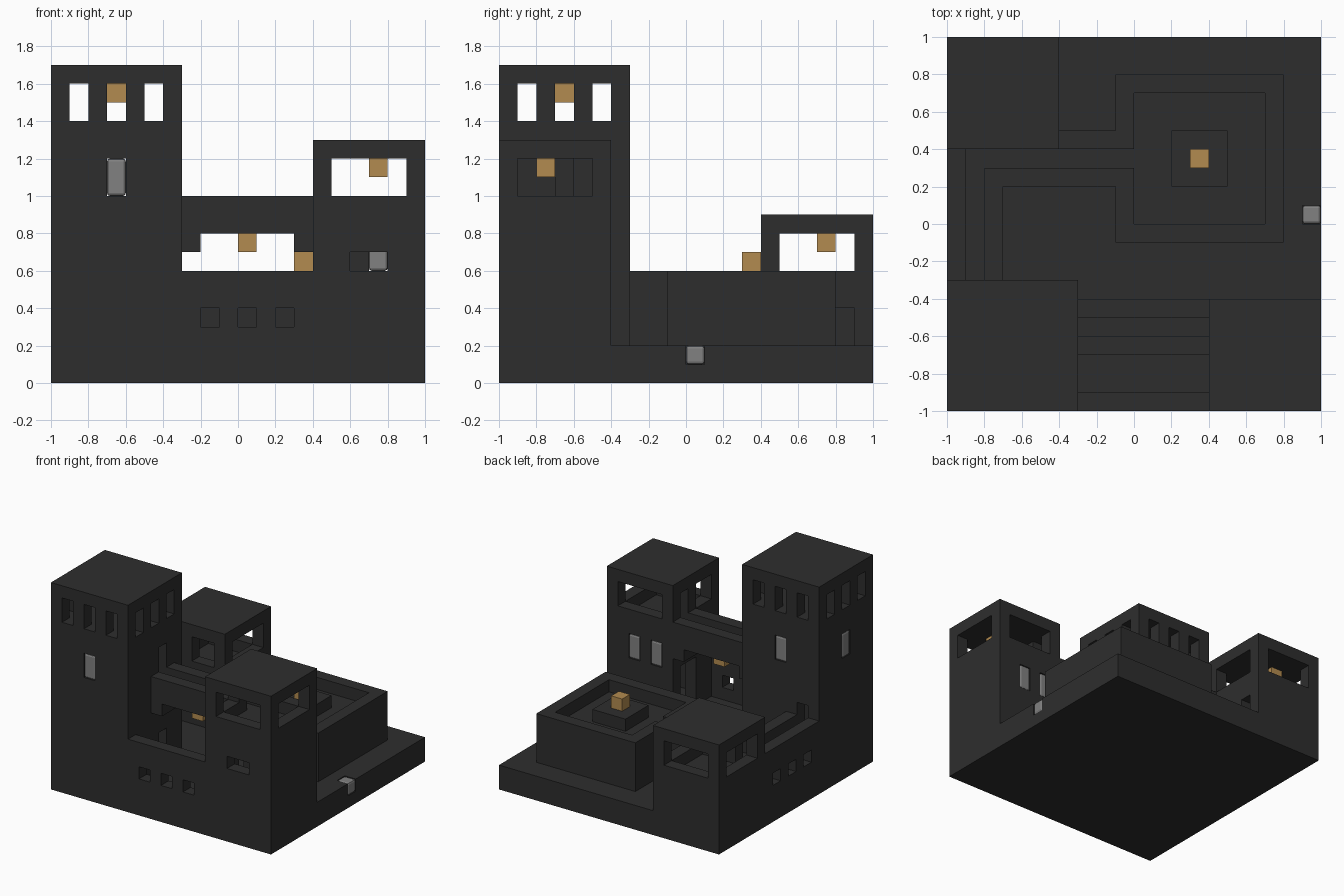
import bpy, bmesh
from mathutils import Vector

UNIT = 0.1  # one building block

old = bpy.data.objects.get("Cube")
if old:
    bpy.data.objects.remove(old, do_unlink=True)


def material(name, color):
    mat = bpy.data.materials.new(name)
    mat.use_nodes = True
    mat.diffuse_color = color
    bsdf = next(n for n in mat.node_tree.nodes if n.type == 'BSDF_PRINCIPLED')
    bsdf.inputs["Base Color"].default_value = color
    bsdf.inputs["Roughness"].default_value = 0.9
    return mat


stone = material("dark_stone", (0.027, 0.027, 0.027, 1))
glass = material("grey_glass", (0.22, 0.22, 0.22, 1))
glow = material("amber_lamp", (0.45, 0.26, 0.08, 1))


def finish(name, bm, mat):
    mesh = bpy.data.meshes.new(name)
    bm.to_mesh(mesh)
    bm.free()
    mesh.materials.append(mat)
    obj = bpy.data.objects.new(name, mesh)
    bpy.context.collection.objects.link(obj)
    return obj


def cells(x, y, z):
    """All blocks inside a box given by three (low, high) ranges."""
    return {(i, j, k) for i in range(*x) for j in range(*y) for k in range(*z)}


def masonry(name, solids, holes=()):
    """Union of the solid boxes minus the hole boxes, skinned on its outside."""
    filled = set().union(*(cells(*s) for s in solids))
    filled -= set().union(*(cells(*h) for h in holes))
    bm = bmesh.new()
    axes = [Vector(row) for row in ((1, 0, 0), (0, 1, 0), (0, 0, 1))]
    for cell in filled:
        mid = Vector(cell) + sum(axes, Vector()) / 2
        for a in range(3):
            for side in (-1, 1):
                n = axes[a] * side
                if tuple(int(c) for c in Vector(cell) + n) in filled:
                    continue
                u = axes[(a + 1) % 3] / 2
                v = axes[(a + 2) % 3] / 2 * side
                c = mid + n / 2
                ring = (c - u - v, c + u - v, c + u + v, c - u + v)
                bm.faces.new([bm.verts.new(p * UNIT) for p in ring])
    bmesh.ops.remove_doubles(bm, verts=bm.verts, dist=UNIT / 100)
    return finish(name, bm, stone)


def block(name, low, size, mat, bevel=0.0):
    """Single box from its low corner, optionally with rounded edges."""
    bm = bmesh.new()
    bmesh.ops.create_cube(bm, size=1)
    for v in bm.verts:
        v.co = Vector(((v.co[i] + 0.5) * size[i] + low[i]) * UNIT for i in range(3))
    if bevel:
        bmesh.ops.bevel(bm, geom=bm.edges[:], offset=bevel, segments=2,
                        profile=0.5, affect='EDGES')
    return finish(name, bm, mat)


FULL = (-10, 10)

# Ground slab with a notch for the side light
masonry("ground_slab", [(FULL, FULL, (0, 2))], [((9, 10), (0, 1), (1, 2))])

# Tall tower: three rooms, slit windows all round, doors and pane openings
slits = [(s, s + 1) for s in (-9, -7, -5)]
TALL, TALL_IN = (-10, -3), (-9, -4)
tall_holes = [(TALL_IN, TALL_IN, z) for z in ((2, 8), (9, 13), (14, 16))]
for s in slits:
    tall_holes += [(s, TALL, (14, 16)), (TALL, s, (14, 16))]
tall_holes += [
    (slits[1], TALL, (10, 12)),
    ((-10, -9), slits[1], (10, 12)),
    ((-4, -3), (-6, -5), (9, 12)),
    ((-4, -3), (-6, -5), (2, 5)),
    (slits[0], (-4, -3), (5, 7)),
]
masonry("tall_tower", [(TALL, TALL, (2, 17))], tall_holes)

# Middle tower: open lookout above a closed room
MID_X, MID_Y, IN_X, IN_Y = (4, 10), (-10, -4), (5, 9), (-9, -5)
masonry("middle_tower", [(MID_X, MID_Y, (2, 13))], [
    (IN_X, IN_Y, (2, 8)),
    (IN_X, IN_Y, (9, 12)),
    (IN_X, MID_Y, (10, 12)),
    ((8, 10), IN_Y, (10, 12)),
    ((4, 5), (-9, -7), (10, 12)),
    ((4, 5), (-6, -5), (9, 12)),
    ((4, 5), (-7, -5), (2, 6)),
    ((6, 8), (-10, -9), (6, 7)),
    ((5, 6), (-5, -4), (6, 8)),
    ((7, 8), (-5, -4), (6, 8)),
])

# Low tower at the back
LOW_X, LOW_Y, BACK_X, BACK_Y = (-10, -4), (4, 10), (-9, -5), (5, 9)
masonry("low_tower", [(LOW_X, LOW_Y, (2, 9))], [
    (BACK_X, BACK_Y, (2, 4)),
    (BACK_X, BACK_Y, (5, 8)),
    (LOW_X, BACK_Y, (6, 8)),
    (BACK_X, (8, 10), (6, 8)),
    ((-7, -5), (4, 5), (6, 8)),
    ((-9, -8), (4, 5), (5, 8)),
    ((-5, -4), (8, 9), (2, 4)),
])

# Front wall with three small windows
masonry("front_wall", [((-3, 4), (-10, -9), (2, 6))],
        [((s, s + 1), (-10, -9), (3, 4)) for s in (-2, 0, 2)])

# Bridge between the two front towers, with parapets and corner brackets
SPAN, DEPTH = (-3, 4), (-7, -4)
masonry("bridge", [
    (SPAN, DEPTH, (8, 10)),
    ((-3, -2), DEPTH, (7, 8)),
    ((3, 4), DEPTH, (7, 8)),
], [(SPAN, (-6, -5), (9, 10))])

# Side wall walkway turning into the square terrace
masonry("terrace_and_walkway", [
    ((-10, -7), (-3, 4), (2, 6)),
    ((-7, -1), (2, 4), (2, 6)),
    ((-4, -1), (4, 5), (2, 6)),
    ((-1, 8), (-1, 8), (2, 6)),
], [
    ((-9, -8), (-3, 4), (5, 6)),
    ((-9, 0), (3, 4), (5, 6)),
    ((0, 7), (0, 7), (5, 6)),
    ((-9, -8), (-3, 4), (2, 4)),
] + [((-10, -9), (s, s + 1), (3, 4)) for s in (-2, 0, 2)])
block("terrace_pedestal", (2, 2, 5), (3, 3, 1), stone)

# Amber lamps
lamps = {
    "tall_tower_lamp": (-7, -7, 15),
    "middle_tower_lamp": (7, -8, 11),
    "low_tower_lamp": (-8, 7, 7),
    "bridge_lamp": (0, -6, 7),
    "terrace_lamp": (3, 3, 6),
}
for name, low in lamps.items():
    block(name, low, (1, 1, 1), glow)

# Grey rounded panes and the ground light
panes = {
    "tall_front_pane": (-7, -10, 10),
    "tall_back_pane": (-7, -4, 10),
    "tall_side_pane": (-10, -7, 10),
    "middle_left_pane": (7, -5, 6),
    "middle_right_pane": (5, -5, 6),
}
for name, low in panes.items():
    block(name, low, (1, 1, 2), glass, bevel=0.015)
block("ground_light", (9, 0, 1), (1, 1, 1), glass, bevel=0.015)
